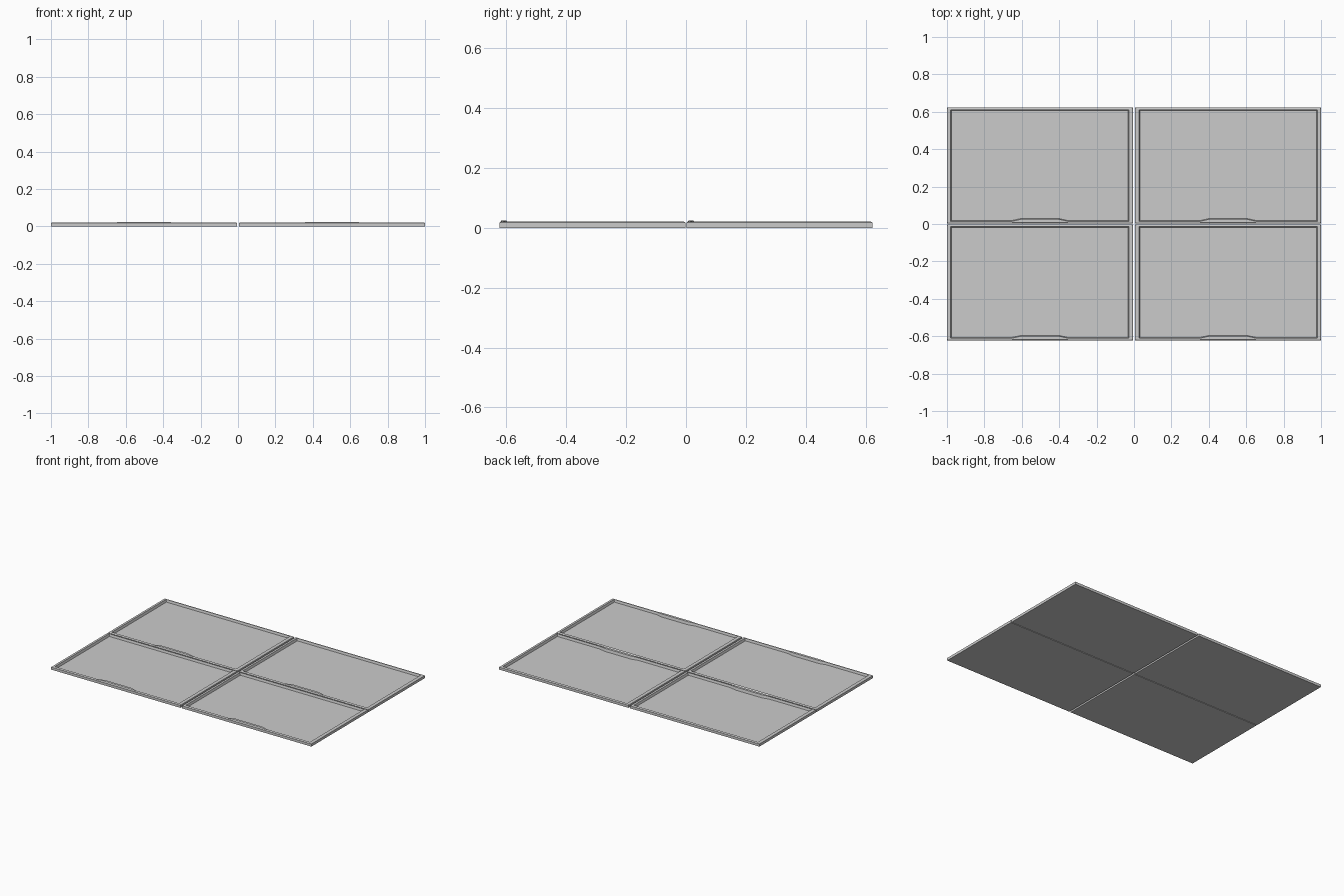
import bpy, bmesh

if "Cube" in bpy.data.objects:
    bpy.data.objects.remove(bpy.data.objects["Cube"])

W, D = 0.497, 0.31          # half width, half depth of one tray


def ring(mx, my, z, lip_y=0.0, lip_z=0.0):
    """Inset rectangle whose front edge carries a trapezoid thumb lip."""
    x, y = W - mx, D - my
    pts = [(-x, -y, z), (-0.15, -y, z), (-0.10, -y + lip_y, z + lip_z),
           (0.10, -y + lip_y, z + lip_z), (0.15, -y, z),
           (x, -y, z), (x, y, z), (-x, y, z)]
    return pts


def tray(name, cx, cy):
    bm = bmesh.new()
    # base, outer wall, chamfered edge, flat rim, inner wall, floor
    rings = [ring(0, 0, 0),
             ring(0, 0, 0.018),
             ring(0.006, 0.006, 0.022, 0.0, 0.003),
             ring(0.020, 0.012, 0.022, 0.011, 0.003),
             ring(0.025, 0.016, 0.006, 0.011)]
    loops = [[bm.verts.new(p) for p in r] for r in rings]
    for a, b in zip(loops, loops[1:]):
        for i in range(len(a)):
            j = (i + 1) % len(a)
            bm.faces.new((a[i], a[j], b[j], b[i]))
    bm.faces.new(loops[0][::-1])
    bm.faces.new(loops[-1])
    bmesh.ops.recalc_face_normals(bm, faces=bm.faces)
    mesh = bpy.data.meshes.new(name)
    bm.to_mesh(mesh)
    bm.free()
    obj = bpy.data.objects.new(name, mesh)
    obj.location = (cx, cy, 0)
    bpy.context.collection.objects.link(obj)


# two by two grid of identical trays
for row, cy in (("front", -0.3125), ("back", 0.3125)):
    for side, cx in (("left", -0.503), ("right", 0.503)):
        tray(f"tray_{row}_{side}", cx, cy)
